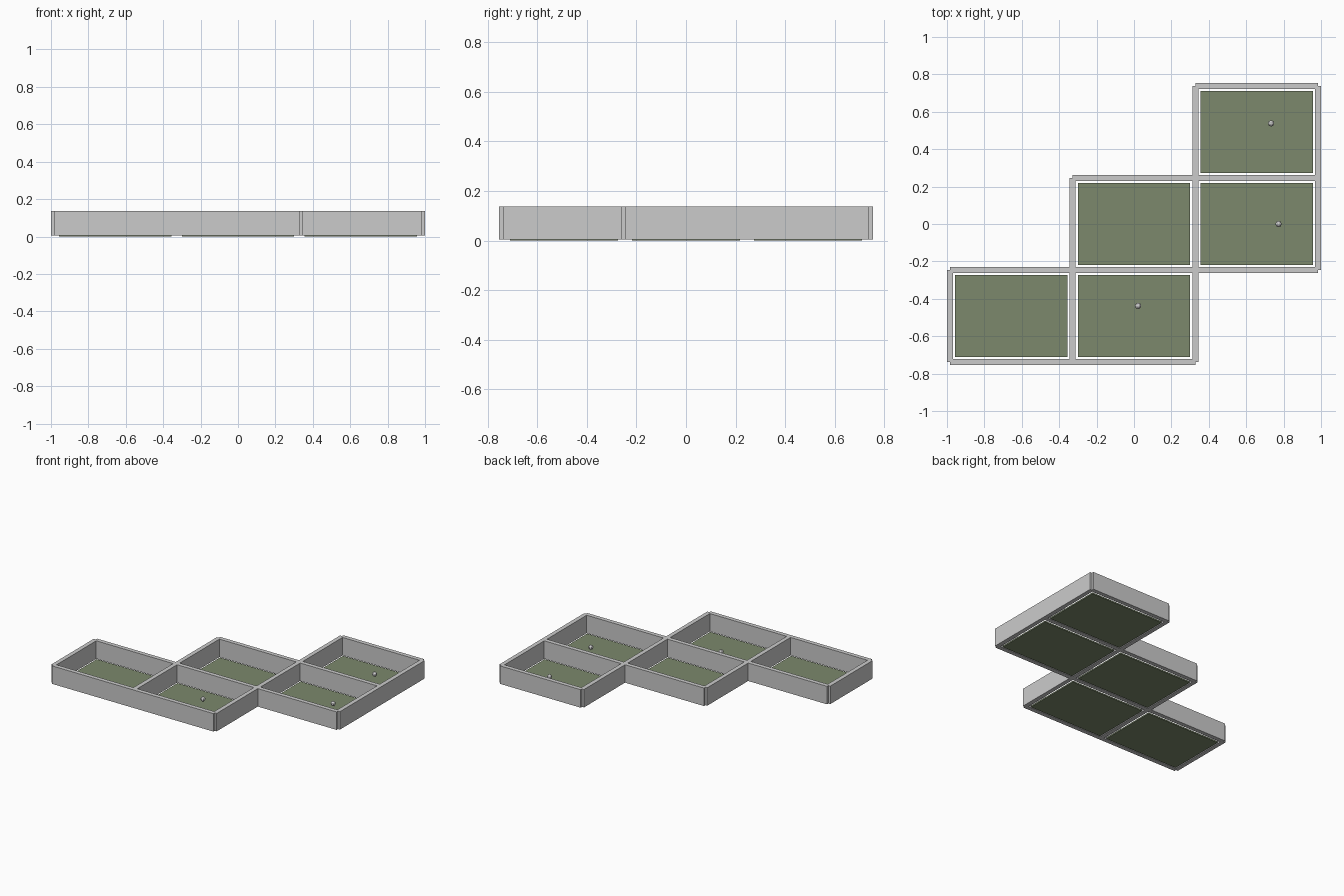
import bpy

if "Cube" in bpy.data.objects:
    bpy.data.objects.remove(bpy.data.objects["Cube"])

PX, PY = 0.6563, 0.492      # cell pitch
HALF = 0.0157               # half wall thickness
Z0, Z1 = 0.005, 0.137       # wall bottom and top
INSET = 0.028               # floor inset from the wall centre lines


def box(name, x0, x1, y0, y1, z0, z1, mat=None):
    bpy.ops.mesh.primitive_cube_add(
        size=1, location=((x0 + x1) / 2, (y0 + y1) / 2, (z0 + z1) / 2))
    ob = bpy.context.object
    ob.name = name
    ob.scale = (x1 - x0, y1 - y0, z1 - z0)
    bpy.ops.object.transform_apply(location=False, rotation=False, scale=True)
    if mat:
        ob.data.materials.append(mat)
    return ob


def node(i, j):
    return (i - 1.5) * PX, (j - 1.5) * PY


green = bpy.data.materials.new("floor_green")
green.diffuse_color = (0.2, 0.25, 0.15, 1)
green.use_nodes = True
green.node_tree.nodes["Principled BSDF"].inputs["Base Color"].default_value = green.diffuse_color

# Stepped room layout (column, row)
rooms = [(0, 0), (1, 0), (1, 1), (2, 1), (2, 2)]
edges = set()
for i, j in rooms:
    # Floor panel of each room
    x, y = node(i, j)
    box("floor", x + INSET, x + PX - INSET, y + INSET, y + PY - INSET,
        0, 0.01, green)
    edges |= {(i, j, "x"), (i, j + 1, "x"), (i, j, "y"), (i + 1, j, "y")}

# Walls run between grid nodes, shared walls are built once
for i, j, axis in sorted(edges):
    x, y = node(i, j)
    if axis == "x":
        box("wall_across", x, x + PX, y - HALF, y + HALF, Z0, Z1)
    else:
        box("wall_along", x - HALF, x + HALF, y, y + PY, Z0, Z1)

# Small faceted markers inside three rooms
for x, y in [(0.733, 0.538), (0.773, 0.0), (0.022, -0.438)]:
    bpy.ops.mesh.primitive_uv_sphere_add(
        segments=8, ring_count=6, radius=0.017, location=(x, y, 0.042))
    bpy.context.object.name = "marker"
